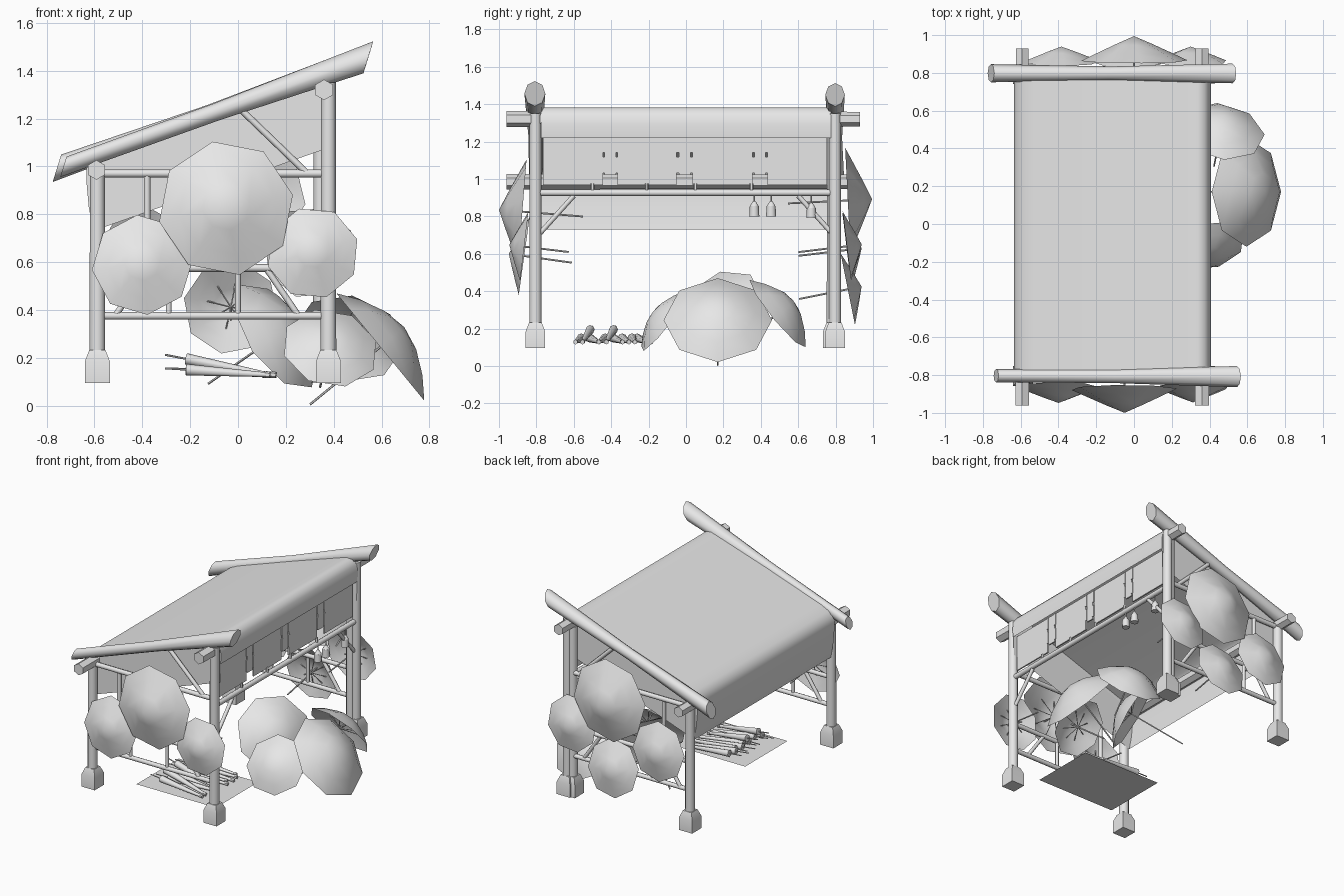
import bpy, bmesh, math, random
from mathutils import Vector

random.seed(4)
cube = bpy.data.objects.get("Cube")
if cube:
    bpy.data.objects.remove(cube, do_unlink=True)

grey = bpy.data.materials.new("plain grey")
grey.use_nodes = True
grey.diffuse_color = (0.8, 0.8, 0.8, 1)
grey.node_tree.nodes["Principled BSDF"].inputs["Base Color"].default_value = (0.8, 0.8, 0.8, 1)
made = []


def finish(name, bm):
    mesh = bpy.data.meshes.new(name)
    bm.to_mesh(mesh)
    bm.free()
    mesh.materials.append(grey)
    obj = bpy.data.objects.new(name, mesh)
    bpy.context.collection.objects.link(obj)
    made.append(obj)
    return obj


def add_rod(bm, a, b, r0, r1=None, sides=8):
    """Add a round bar between two points."""
    a, b = Vector(a), Vector(b)
    part = bmesh.ops.create_cone(bm, cap_ends=True, segments=sides, radius1=r0,
                                 radius2=r0 if r1 is None else r1, depth=(b - a).length)
    turn = (b - a).to_track_quat('Z', 'Y')
    for v in part["verts"]:
        v.co = turn @ v.co + (a + b) / 2


def rod(name, a, b, r0, r1=None, sides=8):
    bm = bmesh.new()
    add_rod(bm, a, b, r0, r1, sides)
    return finish(name, bm)


def box(name, center, size):
    bm = bmesh.new()
    bmesh.ops.create_cube(bm, size=1)
    for v in bm.verts:
        v.co = Vector(v.co[i] * size[i] + center[i] for i in range(3))
    return finish(name, bm)


def loft(name, outlines):
    """Closed solid through outlines of equal length."""
    bm = bmesh.new()
    rings = [[bm.verts.new(p) for p in outline] for outline in outlines]
    bm.faces.new(rings[0])
    bm.faces.new(rings[-1])
    for lower, upper in zip(rings, rings[1:]):
        for i in range(len(lower)):
            j = (i + 1) % len(lower)
            bm.faces.new((lower[i], lower[j], upper[j], upper[i]))
    bmesh.ops.recalc_face_normals(bm, faces=bm.faces)
    finish(name, bm)


def log(name, a, b, radii):
    """Waisted log whose ends are sawn at a slant."""
    a, b = Vector(a), Vector(b)
    along = (b - a).normalized()
    side = along.cross(Vector((0, 0, 1))).normalized()
    up = side.cross(along)
    outlines = []
    for t, r in zip((0, 0.5, 1), radii):
        slant = 0 if t == 0.5 else 0.75
        corners = [(math.cos(math.tau * k / 8), math.sin(math.tau * k / 8)) for k in range(8)]
        outlines.append([a.lerp(b, t) + (side * c + up * s + along * s * slant) * r
                         for c, s in corners])
    loft(name, outlines)


def umbrella(name, rim_center, facing, radius, depth, stick, spin=0.0, curve=1.05):
    """Open umbrella: eight-sided canopy, stick and stretchers."""
    turn = Vector(facing).to_track_quat('Z', 'Y')
    base = Vector(rim_center)

    def place(r, angle, h):
        return base + turn @ Vector((r * math.cos(angle), r * math.sin(angle), h))

    angles = [spin + math.tau * i / 8 for i in range(8)]
    bm = bmesh.new()
    apex = bm.verts.new(place(0, 0, depth))
    previous = None
    for t in (0.35, 0.7, 1.0):
        ring = [bm.verts.new(place(radius * t, a, depth * (1 - t ** curve))) for a in angles]
        for i in range(8):
            j = (i + 1) % 8
            if previous:
                bm.faces.new((previous[i], ring[i], ring[j], previous[j]))
            else:
                bm.faces.new((apex, ring[i], ring[j]))
        previous = ring
    finish(name + "_canopy", bm)
    bm = bmesh.new()
    add_rod(bm, place(0, 0, depth * 0.95), place(0, 0, depth - stick), 0.005, sides=6)
    for a in angles:
        add_rod(bm, place(0, 0, depth * 0.1), place(radius * 0.5, a, depth * 0.48), 0.003, sides=4)
    finish(name + "_frame", bm)


# Corner posts with square chamfered feet, and one doubled post at the high back corner
LOW, HIGH = -0.588, 0.378
for name, x, y, top in (("low_front", LOW, -0.805, 0.99), ("low_back", LOW, 0.793, 0.99),
                        ("high_front", HIGH, -0.805, 1.35), ("high_back", HIGH, 0.797, 1.35),
                        ("second_high_back", 0.347, 0.785, 1.3)):
    rod(f"{name}_post", (x, y, 0.15), (x, y, top), 0.033, 0.031, 12)
    loft(f"{name}_foot", [
        [(x + sx * half, y + sy * half, z)
         for sx, sy in ((-1, -1), (1, -1), (1, 1), (-1, 1))]
        for z, half in ((0.095, 0.052), (0.185, 0.052), (0.232, 0.034))])

# Long beams and sloping logs
rod("low_beam", (-0.592, -0.96, 0.985), (-0.592, 0.93, 0.985), 0.041, 0.038, 6)
rod("high_beam", (0.36, -0.96, 1.32), (0.36, 0.93, 1.32), 0.043, 0.039, 6)
log("front_rafter", (-0.73, -0.803, 0.998), (0.545, -0.808, 1.456), (0.036, 0.037, 0.056))
log("back_rafter", (-0.757, 0.798, 0.992), (0.522, 0.797, 1.45), (0.048, 0.037, 0.052))

# Cloth roof rolled over both eaves, with flat gable cloths
profile = [(-0.605, 0.73), (-0.624, 0.83), (-0.633, 0.93), (-0.634, 0.99), (-0.622, 1.03),
           (-0.59, 1.06), (-0.53, 1.087), (0.28, 1.365), (0.335, 1.383), (0.375, 1.375),
           (0.398, 1.34), (0.408, 1.29), (0.405, 1.22)]
bm = bmesh.new()
rows = [[bm.verts.new((x, y, z)) for x, z in profile] for y in (-0.775, 0.775)]
for i in range(len(profile) - 1):
    bm.faces.new((rows[0][i], rows[0][i + 1], rows[1][i + 1], rows[1][i]))
finish("roof_cloth", bm)
for y, end in ((-0.77, "front"), (0.77, "back")):
    bm = bmesh.new()
    edge = profile + [(0.4, 1.085)]
    bm.faces.new([bm.verts.new((x, y, z)) for x, z in edge])
    finish(f"{end}_gable_cloth", bm)

# Valance panels on the high side, shorter strips between them
for y0, y1 in ((-0.765, -0.445), (-0.365, -0.05), (0.035, 0.355), (0.435, 0.755)):
    box("valance_panel", (0.374, (y0 + y1) / 2, 1.098), (0.01, y1 - y0, 0.26))
for y in (-0.405, -0.007, 0.395):
    box("valance_strip", (0.374, y, 1.125), (0.01, 0.06, 0.21))
    for side in (-0.038, 0.038):
        for z in (1.075, 1.185):
            box("strip_batten", (0.38, y + side, z), (0.008, 0.016, 0.085))

# Rail under the valance, with pegs and braces
rod("high_rail", (HIGH, -0.79, 0.926), (HIGH, 0.79, 0.926), 0.018)
for y in (-0.5, -0.21, 0.05, 0.35):
    rod("rail_peg", (HIGH, y, 0.92), (HIGH, y, 0.975), 0.01, sides=6)
for s in (-1, 1):
    rod("rail_brace", (HIGH, s * 0.78, 0.71), (HIGH, s * 0.6, 0.91), 0.013)

# Hanging bells
for y, z in ((0.365, 0.8), (0.455, 0.8), (0.67, 0.79)):
    rod("bell_cord", (HIGH, y, z + 0.06), (HIGH, y, 0.92), 0.004, sides=6)
    rod("bell_body", (HIGH, y, z), (HIGH, y, z + 0.055), 0.027, 0.024, 8)
    rod("bell_neck", (HIGH, y, z + 0.055), (HIGH, y, z + 0.08), 0.023, 0.008, 8)

# Gable frames
frame = [((-0.58, 0.97), (0.37, 0.97), 0.017), ((-0.58, 0.575), (0.37, 0.575), 0.016),
         ((-0.58, 0.375), (0.37, 0.375), 0.016), ((-0.38, 0.575), (-0.38, 0.97), 0.014),
         ((0, 0.375), (0, 0.575), 0.012), ((-0.29, 0.375), (-0.29, 0.575), 0.012),
         ((0.02, 1.23), (0.29, 0.97), 0.014), ((0.12, 0.57), (0.25, 0.38), 0.013),
         ((-0.51, 0.38), (-0.38, 0.57), 0.013)]
for y, end in ((-0.8, "front"), (0.793, "back")):
    for (x0, z0), (x1, z1), r in frame:
        rod(f"{end}_gable_bar", (x0, y, z0), (x1, y, z1), r)

# Umbrellas hung on the gables, tipped slightly upwards
umbrella("front_large_umbrella", (-0.05, -0.875, 0.825), (0, -1, 0.08), 0.285, 0.125, 0.45, 0.2)
umbrella("front_left_umbrella", (-0.4, -0.865, 0.588), (0, -1, 0.14), 0.212, 0.083, 0.34, 0.1)
umbrella("front_right_umbrella", (0.312, -0.865, 0.638), (0, -1, 0.12), 0.195, 0.08, 0.32, 0.3)
umbrella("back_large_umbrella", (0.0, 0.865, 0.885), (0, 1, 0.05), 0.285, 0.13, 0.45, 0.15)
umbrella("back_low_umbrella", (-0.03, 0.865, 0.41), (0, 1, 0.2), 0.2, 0.075, 0.34, 0.2)
umbrella("back_left_umbrella", (0.3, 0.86, 0.64), (0, 1, 0.12), 0.195, 0.08, 0.34, 0.3)
umbrella("back_right_umbrella", (-0.385, 0.86, 0.62), (0, 1, 0.12), 0.205, 0.08, 0.34, 0.1)

# Umbrellas standing on the ground
umbrella("ground_outer_umbrella", (0.595, 0.17, 0.245), (0.77, 0, 0.63), 0.29, 0.13, 0.51, 0, 1.8)
umbrella("ground_back_umbrella", (0.46, 0.49, 0.28), (0.15, 0.76, 0.62), 0.235, 0.11, 0.35, 0.2, 1.8)
umbrella("ground_front_umbrella", (0.385, -0.115, 0.24), (0.15, -0.75, 0.58), 0.205, 0.08, 0.35, 0.2, 1.8)
umbrella("ground_inner_umbrella", (0.16, 0.18, 0.29), (0.73, -0.46, 0.51), 0.26, 0.11, 0.5, 0.3, 1.8)

# Thin mat with a row of folded umbrellas
bm = bmesh.new()
bm.faces.new([bm.verts.new((-0.035 + sx * 0.315, -0.41 + sy * 0.24, 0.11))
              for sx, sy in ((-1, -1), (1, -1), (1, 1), (-1, 1))])
finish("mat", bm)
for i in range(10):
    y = -0.575 + 0.042 * i
    z = 0.135 + (0.045 if i in (1, 4) else 0)
    skew = random.uniform(-0.03, 0.03)
    head = Vector((-0.2 + random.uniform(-0.02, 0.02), y - skew, z + 0.015))
    tip = Vector((0.14 + random.uniform(-0.03, 0.03), y + skew, 0.128))
    along = (tip - head).normalized()
    bm = bmesh.new()
    add_rod(bm, head, tip, 0.024, 0.009, 8)
    add_rod(bm, head - along * 0.09, head, 0.004, sides=6)
    add_rod(bm, tip - along * 0.02, tip, 0.013, sides=6)
    finish("folded_umbrella", bm)

# Smooth shading with sharp edges kept
bpy.ops.object.select_all(action='DESELECT')
for obj in made:
    obj.select_set(True)
bpy.context.view_layer.objects.active = made[0]
bpy.ops.object.shade_smooth_by_angle(angle=math.radians(48))
